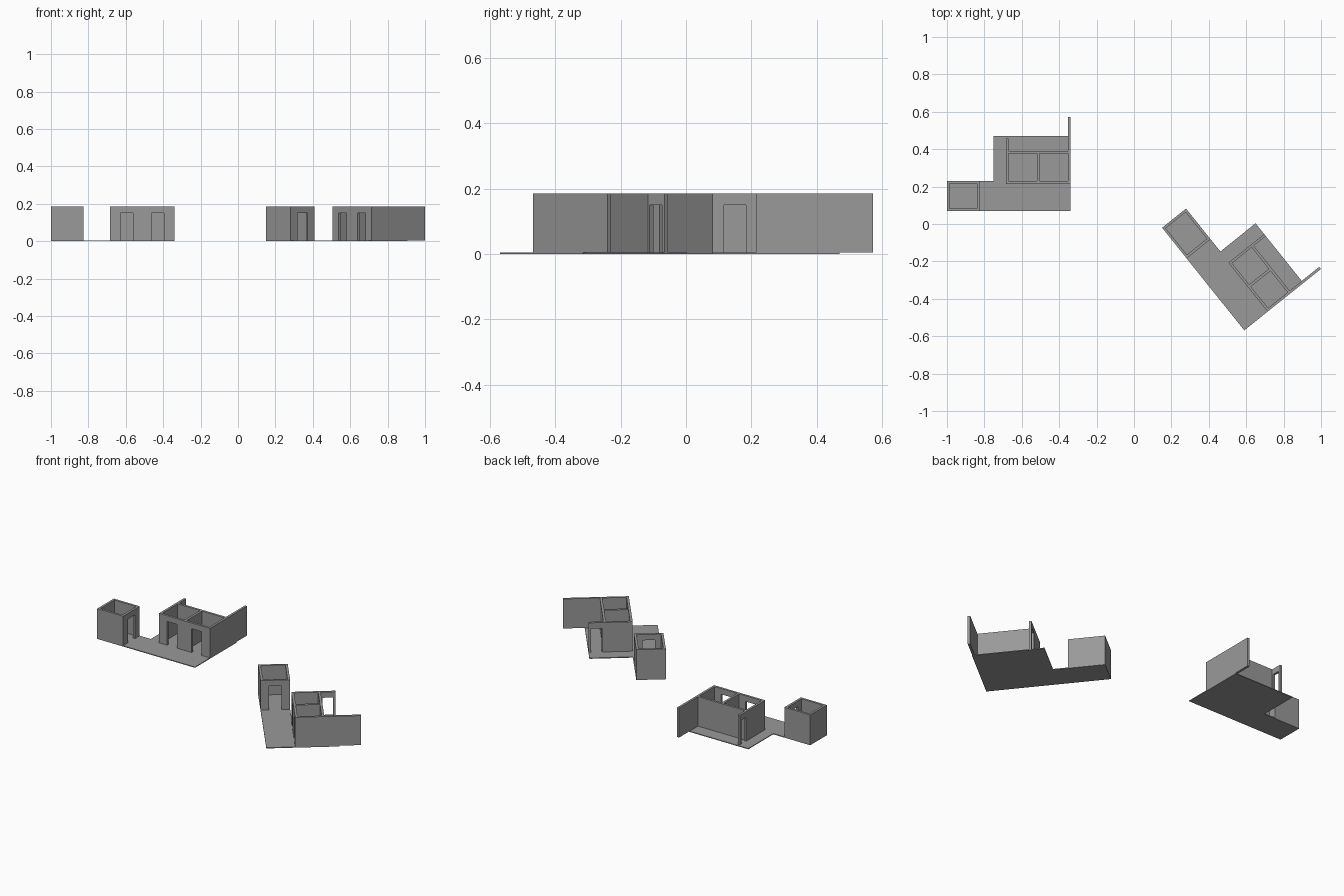
import bpy
import bmesh
from math import radians
from mathutils import Matrix

cube = bpy.data.objects.get("Cube")
if cube:
    bpy.data.objects.remove(cube)

FLOOR = 0.005    # slab thickness
HEIGHT = 0.185   # top of the walls
DOOR = 0.15      # top of the openings
T = 0.014        # wall thickness
HALF = 0.034     # half of an opening's width

grey = bpy.data.materials.new("plain grey")
grey.use_nodes = True
grey.diffuse_color = (0.32, 0.32, 0.32, 1)
bsdf = next(n for n in grey.node_tree.nodes if n.type == 'BSDF_PRINCIPLED')
bsdf.inputs["Base Color"].default_value = grey.diffuse_color


def prism(bm, outline, offset):
    """Extrude a closed outline into a solid."""
    face = bm.faces.new([bm.verts.new(p) for p in outline])
    result = bmesh.ops.extrude_face_region(bm, geom=[face], use_keep_orig=True)
    moved = [v for v in result["geom"] if isinstance(v, bmesh.types.BMVert)]
    bmesh.ops.translate(bm, verts=moved, vec=offset)


def wall(bm, axis, start, end, at, door=None):
    """Wall along axis 'u' or 'v', its thickness beginning at 'at'."""
    profile = [(start, FLOOR)]
    if door:
        a, b = door
        profile += [(a, FLOOR), (a, DOOR), (b, DOOR), (b, FLOOR)]
    profile += [(end, FLOOR), (end, HEIGHT), (start, HEIGHT)]
    if axis == 'u':
        prism(bm, [(s, at, z) for s, z in profile], (0, T, 0))
    else:
        prism(bm, [(at, s, z) for s, z in profile], (T, 0, 0))


def finish(bm, name, place):
    bmesh.ops.recalc_face_normals(bm, faces=bm.faces)
    mesh = bpy.data.meshes.new(name)
    bm.to_mesh(mesh)
    bm.free()
    mesh.materials.append(grey)
    obj = bpy.data.objects.new(name, mesh)
    obj.matrix_world = place
    bpy.context.collection.objects.link(obj)


def around(mid):
    return (mid - HALF, mid + HALF)


def house(name, x, y, angle, width, depth, notch, hut, rooms, left_end, right_end):
    place = Matrix.Translation((x, y, 0)) @ Matrix.Rotation(radians(angle), 4, 'Z')
    hut_u, hut_v = hut
    left, front, back = rooms

    # L-shaped floor slab
    bm = bmesh.new()
    corners = [(0, 0), (width, 0), (width, depth), (notch, depth),
               (notch, hut_v), (0, hut_v)]
    prism(bm, [(u, v, 0) for u, v in corners], (0, 0, FLOOR))
    finish(bm, name + "_floor", place)

    # Small single room with a doorway towards the terrace
    bm = bmesh.new()
    wall(bm, 'v', 0, hut_v, 0)
    wall(bm, 'v', 0, hut_v, hut_u - T, around(hut_v / 2))
    for v in (0, hut_v - T):
        wall(bm, 'u', T, hut_u - T, v)
    finish(bm, name + "_small_room", place)

    # Double room, each half with a front doorway
    bm = bmesh.new()
    middle = (left + width) / 2
    ends = [(left + T, middle - T / 2), (middle + T / 2, width - T)]
    for a, b in ends:
        wall(bm, 'u', a, b, front + 0.0, around((a + b) / 2))
        wall(bm, 'u', a, b, back - T)
    wall(bm, 'v', front, back, middle - T / 2)
    # Side walls run on behind the rooms; the left one has an opening
    wall(bm, 'v', front, left_end, left, (back + 0.009, left_end - 0.013))
    wall(bm, 'v', front, right_end, width - T)
    finish(bm, name + "_double_room", place)


house("west_house", -1.0, 0.07, 0, width=0.66, depth=0.40, notch=0.25,
      hut=(0.175, 0.16), rooms=(0.315, 0.145, 0.32),
      left_end=0.388, right_end=0.503)
house("east_house", 0.15, -0.02, -51.3, width=0.703, depth=0.405, notch=0.294,
      hut=(0.21, 0.164), rooms=(0.368, 0.16, 0.322),
      left_end=0.404, right_end=0.525)
